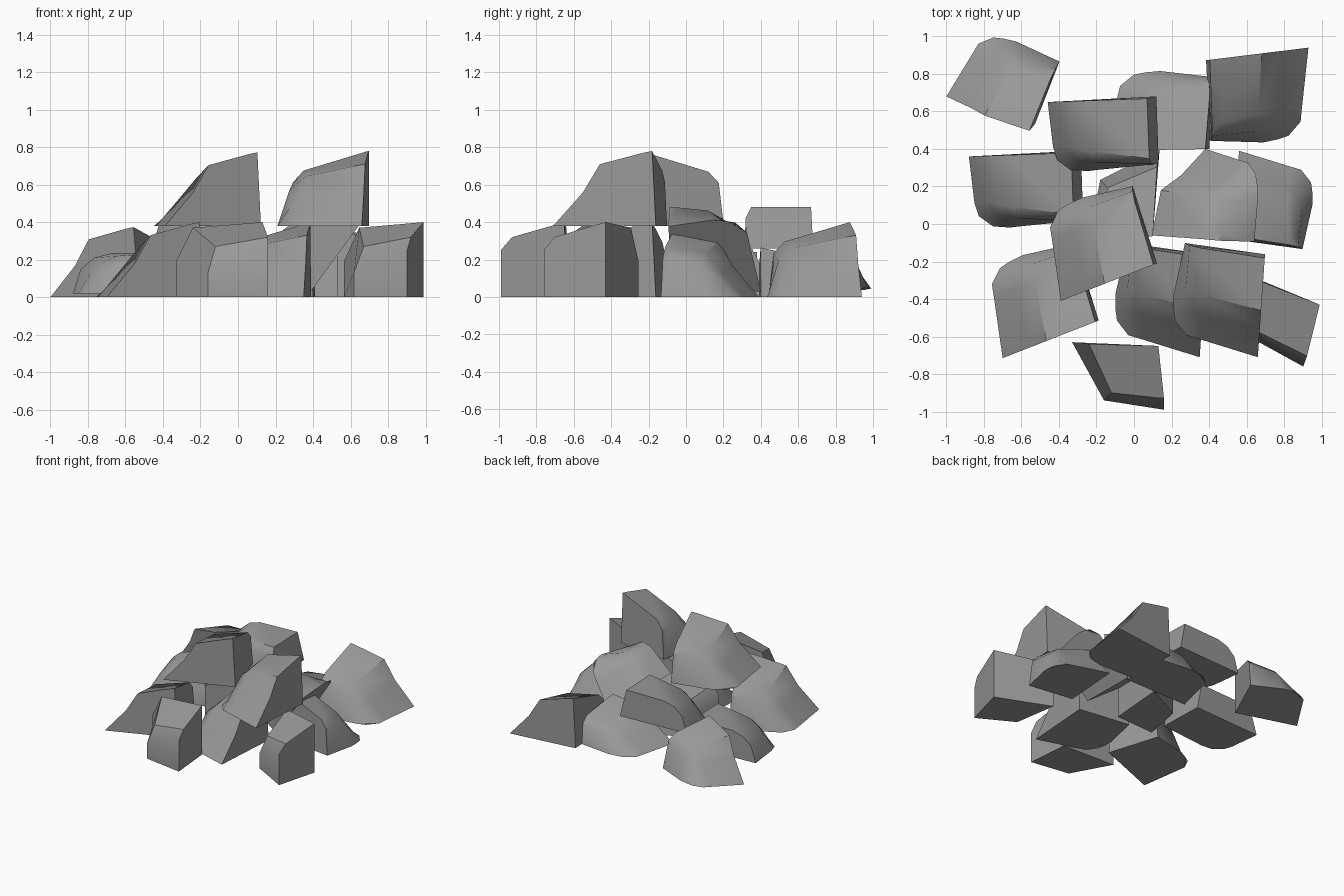
import bpy
from math import radians

cube = bpy.data.objects.get("Cube")
if cube:
    bpy.data.objects.remove(cube, do_unlink=True)

stone = bpy.data.materials.new("stone grey")
stone.use_nodes = True
grey = (0.32, 0.32, 0.32, 1)
stone.diffuse_color = grey
bsdf = stone.node_tree.nodes["Principled BSDF"]
bsdf.inputs["Base Color"].default_value = grey
bsdf.inputs["Roughness"].default_value = 0.9


def loft(rows, heel):
    """Skin rows of four points, then close the sheer side, end and bottom."""
    verts = [p for row in rows for p in row] + [heel]
    last, tip = len(rows) - 1, len(verts) - 1
    faces = [(r * 4 + c, r * 4 + c + 4, r * 4 + c + 5, r * 4 + c + 1)
             for r in range(last) for c in range(3)]
    faces.append(tuple(r * 4 for r in range(last + 1)) + (tip,))
    faces.append(tuple(last * 4 + c for c in range(4)) + (tip,))
    faces.append((0, 1, 2) + tuple(r * 4 + 3 for r in range(last + 1)) + (tip,))
    return verts, faces


def wedge_shape():
    """Stone with a sloping chisel end, a rounded shoulder and a sheer side."""
    return loft([
        [(0, 0, 0), (.075, .32, 0), (.09, .387, 0), (.163, .453, 0)],
        [(.16, 0, .18), (.2, .32, .14), (.22, .4, .1), (.22, .465, 0)],
        [(.25, 0, .33), (.31, .32, .265), (.33, .41, .19), (.3, .472, 0)],
        [(.48, 0, .39), (.51, .34, .29), (.53, .405, .23), (.53, .437, 0)],
        [(.53, 0, .4), (.56, .35, .295), (.57, .405, .235), (.58, .43, 0)],
    ], (.55, 0, 0))


def slab_shape():
    """Low stone, sheer at the back, rounded over at one end and the front."""
    return loft([
        [(0, 0, 0), (.02, -.24, 0), (.04, -.31, 0), (.11, -.365, 0)],
        [(.04, 0, .13), (.08, -.24, .1), (.1, -.31, .06), (.15, -.37, 0)],
        [(.11, 0, .19), (.14, -.25, .165), (.16, -.32, .11), (.2, -.375, 0)],
        [(.2, 0, .215), (.22, -.27, .2), (.23, -.33, .15), (.26, -.37, 0)],
        [(.53, 0, .22), (.53, -.32, .22), (.54, -.35, .16), (.58, -.35, 0)],
    ], (.58, .01, 0))


def block_shape():
    """Upright stone with a rounded front edge and a slanted left face."""
    verts = [(0, 0, 0), (.03, -.34, 0), (-.29, -.29, 0), (-.46, .02, 0),
             (0, 0, .4), (.03, -.28, .32), (.03, -.34, .25),
             (-.25, -.25, .27), (-.29, -.29, .13),
             (-.37, .01, .37), (-.46, .02, .19)]
    faces = [(3, 2, 1, 0), (0, 1, 6, 5, 4), (1, 2, 8, 6), (6, 8, 7, 5),
             (4, 5, 7, 9), (2, 3, 10, 9, 7, 8), (3, 0, 4, 9, 10)]
    return verts, faces


def add_stone(name, shape, corner, turn, scale=(1, 1, 1), roll=0):
    verts, faces = shape
    mesh = bpy.data.meshes.new(name)
    mesh.from_pydata(verts, [], faces)
    mesh.materials.append(stone)
    ob = bpy.data.objects.new(name, mesh)
    bpy.context.collection.objects.link(ob)
    ob.location = corner
    ob.rotation_euler = (radians(roll), 0, radians(turn))
    ob.scale = scale
    bpy.ops.object.select_all(action='DESELECT')
    ob.select_set(True)
    bpy.context.view_layer.objects.active = ob
    # consistent outward faces, smooth shoulders, crisp edges
    bpy.ops.object.mode_set(mode='EDIT')
    bpy.ops.mesh.select_all(action='SELECT')
    bpy.ops.mesh.normals_make_consistent(inside=False)
    bpy.ops.object.mode_set(mode='OBJECT')
    bpy.ops.object.shade_smooth_by_angle(angle=radians(38))


wedge, slab, block = wedge_shape(), slab_shape(), block_shape()

# Ground layer
add_stone("front_left_wedge", wedge, (-.70, -.715, 0), 21.4)
add_stone("front_middle_wedge", wedge, (.35, -.71, 0), 86)
add_stone("back_right_wedge", wedge, (.93, .94, 0), 187)
add_stone("back_left_wedge", wedge, (-1, .68, 0), -17, (.9, .83, .94), roll=7)
add_stone("side_wedge", wedge, (.56, .39, 0), 266, (.86, .87, .9))
add_stone("back_middle_wedge", wedge, (-.16, .39, 0), 1, (1.02, .89, .66))
add_stone("front_block", block, (.13, -.65, 0), 0)
add_stone("front_corner_block", block, (.99, -.43, 0), -20)
add_stone("centre_block", block, (.10, -.065, 0), -92, (1, 1, .95))
add_stone("left_slab", slab, (-.88, .36, .02), 2, (1.03, 1.03, 1))

# Leaning and upper layer
add_stone("leaning_wedge", wedge, (.38, .4, .03), 271, (.86, 1, .9), roll=54)
add_stone("back_slab", slab, (-.46, .65, .26), 2)
add_stone("upper_left_wedge", wedge, (-.39, -.41, .38), 21.4, (1, 1, .98))
add_stone("upper_right_wedge", wedge, (.66, -.71, .38), 86)
